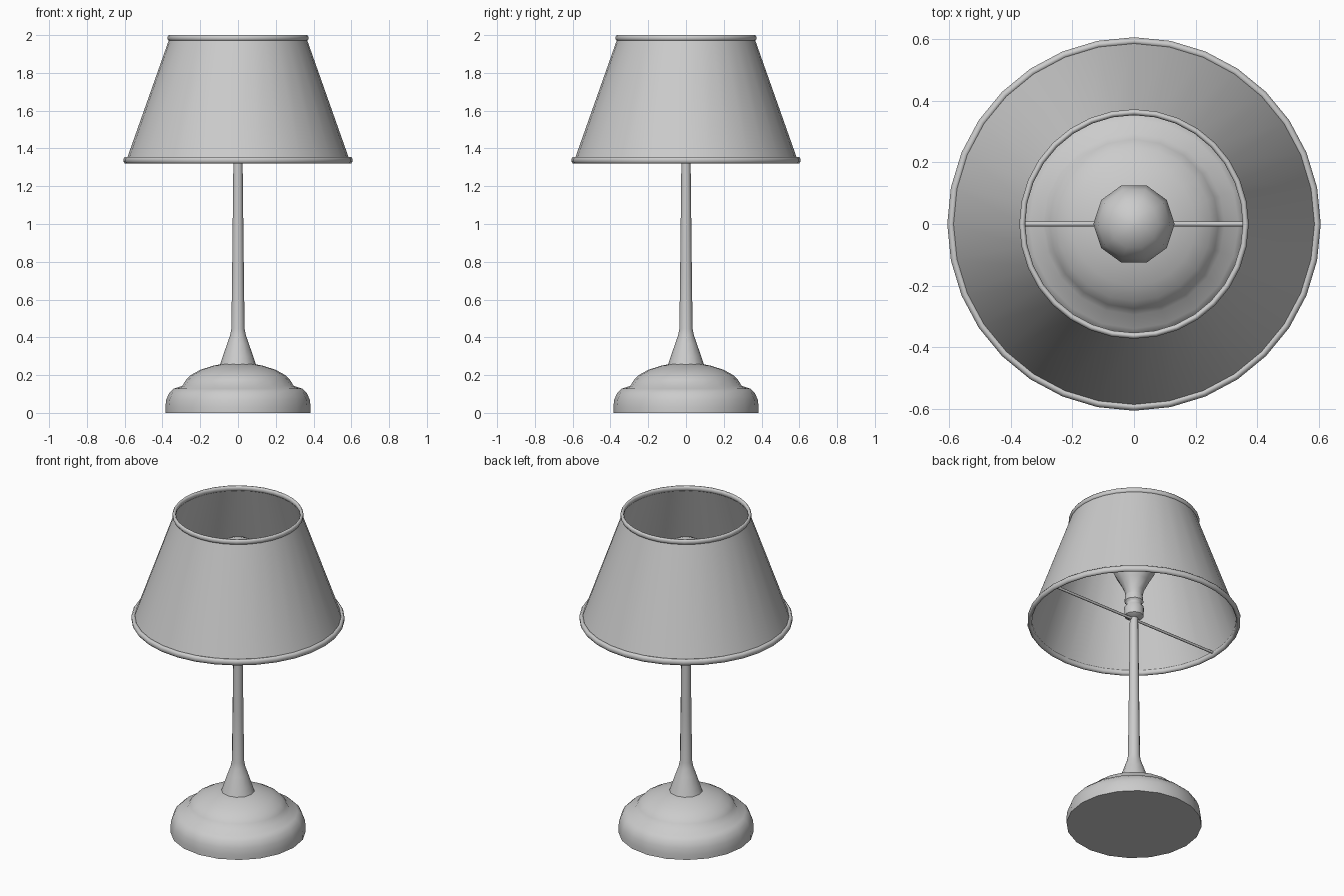
import bpy, math
from mathutils import Vector

if "Cube" in bpy.data.objects:
    bpy.data.objects.remove(bpy.data.objects["Cube"], do_unlink=True)

GREY = (0.6, 0.6, 0.6, 1)
grey = bpy.data.materials.new("light grey")
grey.use_nodes = True
grey.diffuse_color = GREY
grey.node_tree.nodes["Principled BSDF"].inputs["Base Color"].default_value = GREY


def finish(obj, angle):
    obj.data.materials.append(grey)
    bpy.ops.object.select_all(action='DESELECT')
    obj.select_set(True)
    bpy.context.view_layer.objects.active = obj
    bpy.ops.object.shade_smooth_by_angle(angle=math.radians(angle))
    return obj


def lathe(name, profile, sides, angle=50, closed=False):
    """Spin (radius, height) points about the z axis; ends are capped unless closed."""
    verts, faces, n = [], [], len(profile)
    for r, z in profile:
        for i in range(sides):
            a = math.tau * i / sides
            verts.append((r * math.cos(a), r * math.sin(a), z))
    for k in range(n if closed else n - 1):
        m = (k + 1) % n
        for i in range(sides):
            j = (i + 1) % sides
            faces.append((k * sides + i, k * sides + j, m * sides + j, m * sides + i))
    if not closed:
        faces.append(tuple(reversed(range(sides))))
        faces.append(tuple(range((n - 1) * sides, n * sides)))
    mesh = bpy.data.meshes.new(name)
    mesh.from_pydata(verts, [], faces)
    obj = bpy.data.objects.new(name, mesh)
    bpy.context.collection.objects.link(obj)
    return finish(obj, angle)


def rim(name, radius, z, w, h):
    """Rounded band running around the shade edge."""
    ring = [(radius + w * math.cos(a), z + h * math.sin(a))
            for a in (math.tau * (i + 0.5) / 8 for i in range(8))]
    return lathe(name, ring, 32, 60, closed=True)


# Stepped foot
lathe("base", [(0.385, 0), (0.385, 0.03), (0.38, 0.07), (0.365, 0.105),
               (0.34, 0.128), (0.295, 0.143), (0.275, 0.175), (0.25, 0.2),
               (0.2, 0.228), (0.13, 0.25), (0.08, 0.26)], 20)

# Flared foot of the stem running up into the slim tapered rod
lathe("stem", [(0.095, 0.255), (0.08, 0.3), (0.058, 0.365), (0.042, 0.41),
               (0.035, 0.445), (0.031, 0.75), (0.027, 1.1), (0.024, 1.37)], 12)

# Bulb holder
lathe("socket", [(0.03, 1.35), (0.055, 1.365), (0.057, 1.42), (0.045, 1.435),
                 (0.045, 1.45), (0.055, 1.46), (0.05, 1.5)], 12)

# Pear-shaped bulb
lathe("bulb", [(0.045, 1.48), (0.055, 1.53), (0.085, 1.59), (0.115, 1.64),
               (0.132, 1.71), (0.118, 1.77), (0.08, 1.815), (0.03, 1.837),
               (0.004, 1.84)], 10, 75)

# Thin-walled open cone
lathe("shade", [(0.592, 1.335), (0.362, 1.985), (0.356, 1.985), (0.586, 1.335)],
      32, closed=True)
rim("shade_lower_rim", 0.594, 1.338, 0.0135, 0.019)
rim("shade_upper_rim", 0.363, 1.985, 0.0105, 0.016)

# Cross bar holding the shade
bpy.ops.mesh.primitive_cylinder_add(vertices=8, radius=0.008, depth=1.17,
                                    location=(0, 0, 1.345),
                                    rotation=(0, math.pi / 2, 0))
bar = bpy.context.object
bar.name = "shade_bar"
finish(bar, 50)
